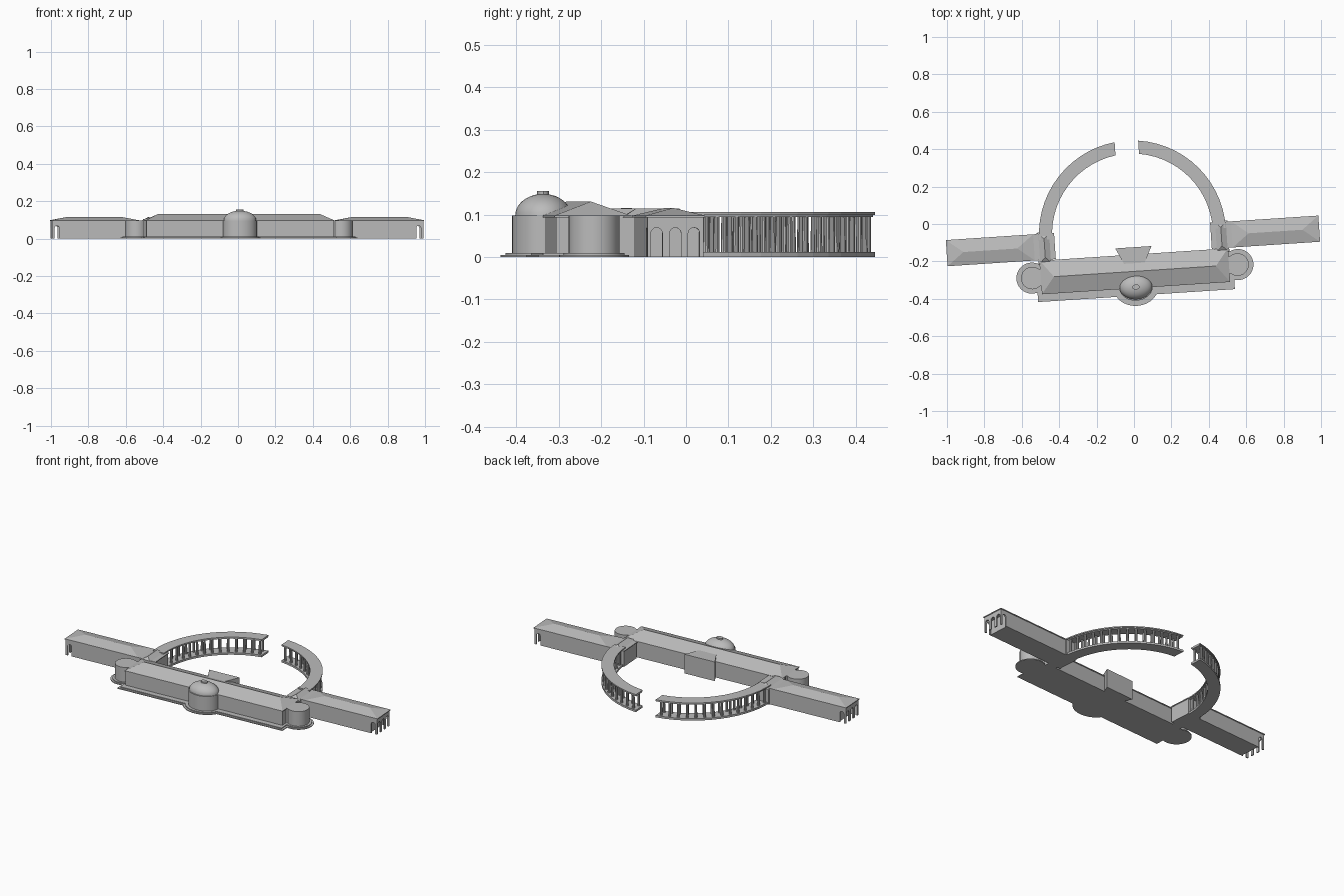
import bpy, bmesh, math
from mathutils import Matrix

if "Cube" in bpy.data.objects:
    bpy.data.objects.remove(bpy.data.objects["Cube"], do_unlink=True)

# Plan axis is turned slightly about the centre of the main hall
PLACE = Matrix.Translation((0.005, -0.253, 0)) @ Matrix.Rotation(math.radians(3.76), 4, 'Z')

stone = bpy.data.materials.new("grey_stone")
stone.use_nodes = True
stone.diffuse_color = (0.5, 0.5, 0.5, 1)
stone.node_tree.nodes["Principled BSDF"].inputs["Base Color"].default_value = (0.5, 0.5, 0.5, 1)


def finish(bm, name, smooth=False):
    bmesh.ops.remove_doubles(bm, verts=bm.verts, dist=1e-5)
    bmesh.ops.recalc_face_normals(bm, faces=bm.faces)
    bm.transform(PLACE)
    mesh = bpy.data.meshes.new(name)
    bm.to_mesh(mesh)
    bm.free()
    mesh.materials.append(stone)
    ob = bpy.data.objects.new(name, mesh)
    bpy.context.collection.objects.link(ob)
    if smooth:
        bpy.ops.object.select_all(action='DESELECT')
        ob.select_set(True)
        bpy.context.view_layer.objects.active = ob
        bpy.ops.object.shade_smooth_by_angle(angle=math.radians(35))
    return ob


def loft(bm, low, high):
    """Closed solid between two matching rings of points."""
    a = [bm.verts.new(p) for p in low]
    b = [bm.verts.new(p) for p in high]
    n = len(a)
    bm.faces.new(a)
    bm.faces.new(b)
    for i in range(n):
        j = (i + 1) % n
        bm.faces.new((a[i], a[j], b[j], b[i]))


def rect(x0, x1, y0, y1, z):
    return [(x0, y0, z), (x1, y0, z), (x1, y1, z), (x0, y1, z)]


def box(name, x0, x1, y0, y1, z0, z1):
    bm = bmesh.new()
    loft(bm, rect(x0, x1, y0, y1, z0), rect(x0, x1, y0, y1, z1))
    return finish(bm, name)


def hip_roof(name, x0, x1, y0, y1, z0, z1, hip, along_x=True):
    """Hipped roof whose ridge runs along its long side."""
    eave = rect(x0, x1, y0, y1, z0)
    bm = bmesh.new()
    v = [bm.verts.new(p) for p in eave]
    if along_x:
        m = (y0 + y1) / 2
        a, b = bm.verts.new((x0 + hip, m, z1)), bm.verts.new((x1 - hip, m, z1))
        faces = [(v[0], v[1], b, a), (v[1], v[2], b), (v[2], v[3], a, b), (v[3], v[0], a)]
    else:
        m = (x0 + x1) / 2
        a, b = bm.verts.new((m, y0 + hip, z1)), bm.verts.new((m, y1 - hip, z1))
        faces = [(v[0], v[1], a), (v[1], v[2], b, a), (v[2], v[3], b), (v[3], v[0], a, b)]
    for f in faces + [v]:
        bm.faces.new(f)
    return finish(bm, name)


def drum(name, x, y, rx, ry, z0, z1, sides=40):
    bm = bmesh.new()
    ring = [(x + rx * math.cos(math.tau * i / sides), y + ry * math.sin(math.tau * i / sides))
            for i in range(sides)]
    loft(bm, [(*p, z0) for p in ring], [(*p, z1) for p in ring])
    return finish(bm, name, True)


def arch(bm, centre, half, spring, start, end, across_x):
    """Round-headed opening, extruded along x or y."""
    prof = [(centre - half, -0.01), (centre + half, -0.01)]
    prof += [(centre + half * math.cos(math.pi * i / 10), spring + half * math.sin(math.pi * i / 10))
             for i in range(11)]
    ends = []
    for d in (start, end):
        ends.append([(d, u, z) if across_x else (u, d, z) for u, z in prof])
    loft(bm, *ends)


def cut(ob, cutters):
    for c in cutters:
        c.hide_render = True
        m = ob.modifiers.new("cut", 'BOOLEAN')
        m.operation, m.solver, m.object = 'DIFFERENCE', 'EXACT', c
    graph = bpy.context.evaluated_depsgraph_get()
    ob_mesh = bpy.data.meshes.new_from_object(ob.evaluated_get(graph))
    ob.modifiers.clear()
    ob.data = ob_mesh
    for c in cutters:
        bpy.data.objects.remove(c, do_unlink=True)


WALL, EAVE = 0.093, 0.098

# Main hall
box("main_hall", -0.5, 0.5, -0.086, 0.086, 0, WALL)
box("main_cornice", -0.504, 0.504, -0.09, 0.09, WALL, EAVE)
hip_roof("main_roof", -0.504, 0.504, -0.09, 0.09, EAVE, 0.131, 0.07)

# Rear pavilion, narrowing toward the ridge
bm = bmesh.new()
plan = [(-0.097, 0.129), (0.097, 0.129), (0.034, 0.0), (-0.034, 0.0)]
loft(bm, [(*p, 0) for p in plan], [(*p, 0.115) for p in plan])
finish(bm, "rear_pavilion")

# Domed rotunda on the front
drum("rotunda", 0, -0.084, 0.09, 0.073, 0, EAVE)
bm = bmesh.new()
bmesh.ops.create_uvsphere(bm, u_segments=40, v_segments=20, radius=1)
bmesh.ops.bisect_plane(bm, geom=bm.verts[:] + bm.edges[:] + bm.faces[:], plane_co=(0, 0, 0),
                       plane_no=(0, 0, -1), clear_outer=True)
bm.transform(Matrix.Translation((0, -0.084, EAVE)) @ Matrix.Diagonal((0.087, 0.066, 0.051, 1)))
finish(bm, "dome", True)
drum("dome_lantern", 0, -0.084, 0.02, 0.014, 0.14, 0.156, 12)

# Stepped front terrace
for i, (grow, z0, z1) in enumerate([(0, 0, 0.005), (-0.012, 0.005, 0.01)]):
    box(f"terrace_step_{i}", -0.527 - grow, 0.527 + grow, -0.13 - grow, 0.05, z0, z1)
    drum(f"rotunda_step_{i}", 0, -0.084, 0.12 + grow, 0.101 + grow, z0, z1)

# Arcs of the colonnade share one centre
MID_Y, R_IN, R_OUT, GAP = 0.2, 0.43, 0.5, 0.063


def arc_slab(name, s, r0, r1, z0, z1, steps=14):
    bm = bmesh.new()
    ring = []
    for r in (r0, r1):
        a0 = math.asin(GAP / r)
        pts = [a0 + (math.pi / 2 - a0) * i / steps for i in range(steps + 1)]
        ring.append([(s * r * math.sin(a), MID_Y + r * math.cos(a)) for a in pts])
    rows = [[bm.verts.new((*p, z)) for p in side] for side in ring for z in (z0, z1)]
    il, ih, ol, oh = rows
    for i in range(steps):
        for p, q in ((il, ih), (ih, oh), (oh, ol), (ol, il)):
            bm.faces.new((p[i], p[i + 1], q[i + 1], q[i]))
    for i in (0, steps):
        bm.faces.new((il[i], ih[i], oh[i], ol[i]))
    finish(bm, name)


for s, side in ((1, "left"), (-1, "right")):
    def span(a, b):
        return sorted((s * a, s * b))

    # Rounded end bay with its steps
    drum(side + "_apse", s * 0.55, 0, 0.06, 0.06, 0, EAVE)
    box(side + "_apse_neck", *span(0.49, 0.55), -0.045, 0.045, 0, EAVE)
    drum(side + "_apse_step_low", s * 0.552, 0, 0.083, 0.083, 0, 0.005)
    drum(side + "_apse_step_high", s * 0.552, 0, 0.072, 0.072, 0.005, 0.01)

    # Long wing with an open arched loggia at its outer end
    wy = 0.163
    wing = box(side + "_wing", *span(0.422, 0.994), wy - 0.066, wy + 0.066, 0, WALL)
    room = box("cutter_room", *span(0.95, 0.987), wy - 0.059, wy + 0.059, -0.02, 0.085)
    bm = bmesh.new()
    for off in (-0.044, 0, 0.044):
        arch(bm, wy + off, 0.0135, 0.056, s * 0.97, s * 1.05, True)
    end_arches = finish(bm, "cutter_end_arches")
    bm = bmesh.new()
    arch(bm, s * 0.969, 0.0125, 0.056, wy - 0.1, wy + 0.1, False)
    side_arches = finish(bm, "cutter_side_arches")
    cut(wing, [room, end_arches, side_arches])
    box(side + "_wing_cornice", *span(0.418, 0.998), wy - 0.07, wy + 0.07, WALL, EAVE)
    hip_roof(side + "_wing_roof", *span(0.53, 0.998), wy - 0.07, wy + 0.07, EAVE, 0.116, 0.09)

    # Link between hall and wing
    box(side + "_link", *span(0.44, 0.507), 0.06, 0.237, 0, WALL)
    hip_roof(side + "_link_roof", *span(0.436, 0.511), 0.07, 0.24, WALL, 0.115, 0.035, False)

    # Curved colonnade
    arc_slab(side + "_colonnade_base", s, R_IN, R_OUT, 0, 0.012)
    arc_slab(side + "_colonnade_beam", s, R_IN + 0.005, R_OUT - 0.005, 0.094, 0.099)
    arc_slab(side + "_colonnade_roof", s, R_IN, R_OUT, 0.099, 0.106)
    bm = bmesh.new()
    count = 14
    for i in range(count):
        a = math.radians(10.5 + 74 * i / (count - 1))
        for r in (R_IN + 0.014, R_OUT - 0.014):
            spot = Matrix.Translation((s * r * math.sin(a), MID_Y + r * math.cos(a), 0.053))
            bmesh.ops.create_cone(bm, cap_ends=True, segments=10, radius1=0.0075,
                                  radius2=0.0065, depth=0.084, matrix=spot)
    finish(bm, side + "_columns", True)
